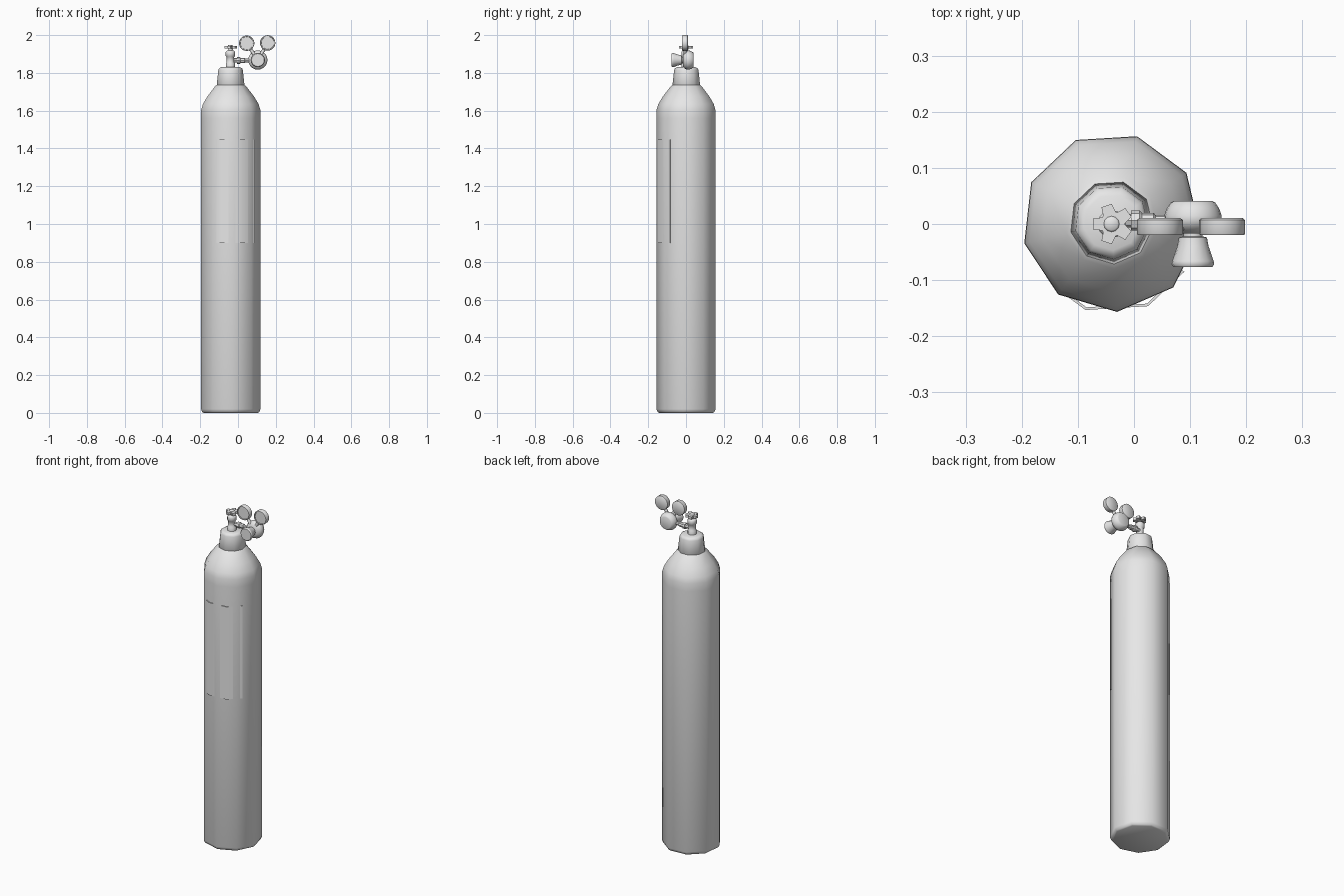
import bpy, bmesh
from math import sin, cos, pi, radians
from mathutils import Vector

cube = bpy.data.objects.get("Cube")
if cube:
    bpy.data.objects.remove(cube, do_unlink=True)

grey = bpy.data.materials.new("plain_grey")
grey.use_nodes = True
grey.diffuse_color = (0.8, 0.8, 0.8, 1)
grey.node_tree.nodes["Principled BSDF"].inputs["Base Color"].default_value = (0.8, 0.8, 0.8, 1)

AXIS_X, AXIS_Y = -0.04, 0.003
PHASE = radians(13.5)
STEP = 2 * pi / 9


def finish(name, bm, smooth=60):
    bmesh.ops.recalc_face_normals(bm, faces=bm.faces)
    mesh = bpy.data.meshes.new(name)
    bm.to_mesh(mesh)
    bm.free()
    mesh.materials.append(grey)
    for p in mesh.polygons:
        p.use_smooth = True
    mesh.set_sharp_from_angle(angle=radians(smooth))
    obj = bpy.data.objects.new(name, mesh)
    bpy.context.collection.objects.link(obj)
    return obj


def lathe(name, profile, base, direction=(0, 0, 1), sides=16, phase=0.0, smooth=50):
    """Closed solid of (radius, distance) rings along a direction."""
    bm = bmesh.new()
    turn = Vector(direction).to_track_quat('Z', 'Y')
    rings = []
    for r, h in profile:
        angles = [phase + 2 * pi * i / sides for i in range(sides)]
        rings.append([bm.verts.new(Vector(base) + turn @ Vector((r * cos(a), r * sin(a), h)))
                      for a in angles])
    for low, high in zip(rings, rings[1:]):
        for i in range(sides):
            j = (i + 1) % sides
            bm.faces.new((low[i], low[j], high[j], high[i]))
    bm.faces.new(rings[0][::-1])
    bm.faces.new(rings[-1])
    return finish(name, bm, smooth)


def prism(name, outline, z0, z1, smooth=30):
    """Vertical extrusion of a flat outline."""
    bm = bmesh.new()
    face = bm.faces.new([bm.verts.new((x, y, z0)) for x, y in outline])
    up = bmesh.ops.extrude_face_region(bm, geom=[face])
    tops = [g for g in up["geom"] if isinstance(g, bmesh.types.BMVert)]
    bmesh.ops.translate(bm, verts=tops, vec=(0, 0, z1 - z0))
    return finish(name, bm, smooth)


# Tank with rounded foot and tapering shoulder
axis = (AXIS_X, AXIS_Y, 0)
lathe("tank_body", [(0.145, 0), (0.154, 0.005), (0.16, 0.02), (0.16, 1.56), (0.159, 1.605),
                    (0.15, 1.635), (0.126, 1.675), (0.083, 1.73), (0.06, 1.745)],
      axis, sides=9, phase=PHASE, smooth=65)

# Neck collar
lathe("neck_collar", [(0.07, 1.725), (0.075, 1.732), (0.066, 1.815), (0.062, 1.824), (0.05, 1.83)],
      axis, sides=9, phase=PHASE, smooth=65)


# Wrapped label plate following the tank's facets
def corner(k, r):
    a = PHASE + k * STEP
    return Vector((AXIS_X + r * cos(a), AXIS_Y + r * sin(a)))


def wrap(r):
    return [corner(5, r).lerp(corner(6, r), 0.57), corner(6, r), corner(7, r),
            corner(7, r).lerp(corner(8, r), 0.8)]


prism("label_plate", wrap(0.163) + wrap(0.158)[::-1], 0.9, 1.447, smooth=50)

# Valve stem
valve = (AXIS_X, 0, 0)
lathe("valve_stem", [(0.024, 1.825), (0.024, 1.85), (0.02, 1.855), (0.02, 1.885), (0.025, 1.89),
                     (0.025, 1.91), (0.02, 1.917), (0.01, 1.919), (0.01, 1.935)],
      valve, sides=12)

# Five-lobed handwheel
lobes = []
for k in range(5):
    mid = pi + k * 2 * pi / 5
    for da, r in ((-0.56, 0.022), (-0.27, 0.036), (0.27, 0.036), (0.56, 0.022)):
        lobes.append((AXIS_X + 0.002 + r * cos(mid + da), r * sin(mid + da)))
prism("handwheel", lobes, 1.928, 1.943)
lathe("handwheel_hub", [(0.014, 1.925), (0.014, 1.944), (0.011, 1.947)], valve, sides=12)

# Outlet pipe and coupling nut
REG_X, REG_Z = 0.105, 1.868
lathe("outlet_pipe", [(0.012, 0), (0.012, 0.035), (0.018, 0.035), (0.018, 0.05), (0.014, 0.054),
                      (0.014, 0.075), (0.01, 0.078), (0.01, 0.12)],
      (AXIS_X, 0.006, 1.866), (1, 0, 0), sides=8, smooth=30)

# Regulator body with rounded back
lathe("regulator_body", [(0.034, 0), (0.04, 0.003), (0.047, 0.014), (0.051, 0.026), (0.051, 0.036),
                         (0.046, 0.046), (0.03, 0.058)],
      (REG_X, 0.041, REG_Z), (0, -1, 0), sides=20)

# Flared adjusting knob
lathe("regulator_knob", [(0.017, 0), (0.017, 0.012), (0.025, 0.014), (0.028, 0.03), (0.037, 0.056),
                         (0.038, 0.062), (0.034, 0.067)],
      (REG_X, -0.01, REG_Z), (0, -1, 0), sides=16)

# Pressure gauges with recessed dials, and their stems
hub = Vector((REG_X, -0.004, REG_Z))
for side, gx, gz in (("right", 0.046, 1.957), ("left", 0.157, 1.959)):
    lathe(side + "_gauge", [(0.036, 0), (0.041, 0.004), (0.041, 0.028), (0.039, 0.031),
                            (0.035, 0.031), (0.034, 0.027)],
          (gx, 0.011, gz), (0, -1, 0), sides=20)
    reach = Vector((gx, -0.004, gz)) - hub
    lathe(side + "_gauge_stem", [(0.009, 0.03), (0.009, reach.length - 0.035)],
          hub, reach.normalized(), sides=8)
